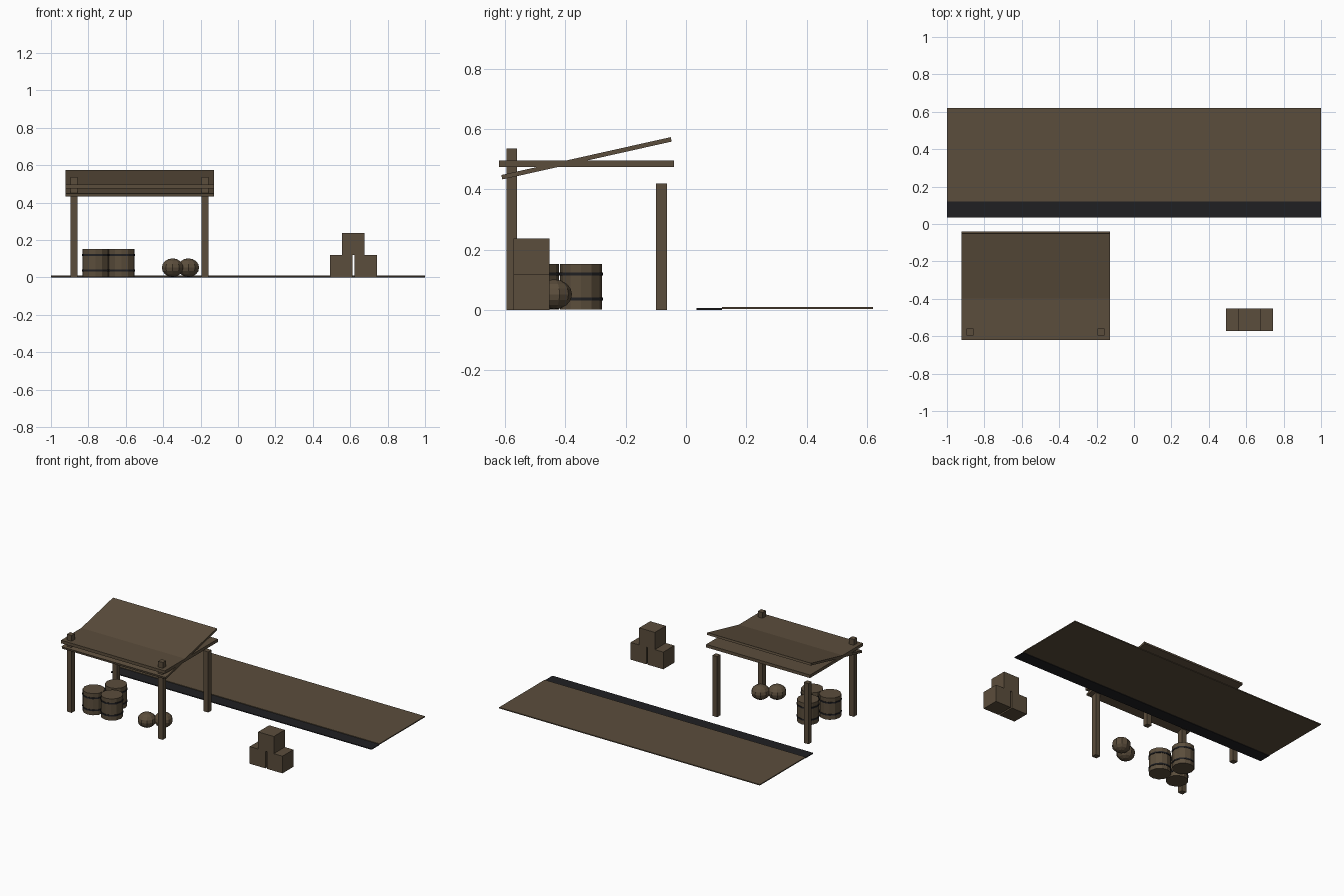
import bpy, math

if "Cube" in bpy.data.objects:
    bpy.data.objects.remove(bpy.data.objects["Cube"])


def material(name, rgb):
    m = bpy.data.materials.new(name)
    m.diffuse_color = (*rgb, 1)
    m.use_nodes = True
    m.node_tree.nodes["Principled BSDF"].inputs["Base Color"].default_value = m.diffuse_color
    return m


WOOD = material("brown wood", (0.105, 0.075, 0.045))
DARK = material("near black", (0.014, 0.014, 0.016))


def finish(name, mat):
    o = bpy.context.object
    o.name = name
    o.data.materials.append(mat)
    return o


def box(name, x, y, z, mat=WOOD, tilt=0.0):
    """Box from (min, max) ranges, optionally tilted about x."""
    mid = [(a + b) / 2 for a, b in (x, y, z)]
    bpy.ops.mesh.primitive_cube_add(size=1, location=mid, rotation=(tilt, 0, 0))
    bpy.context.object.scale = [b - a for a, b in (x, y, z)]
    return finish(name, mat)


def drum(name, x, y, z0, z1, r, mat):
    bpy.ops.mesh.primitive_cylinder_add(vertices=12, radius=r, depth=z1 - z0,
                                        location=(x, y, (z0 + z1) / 2))
    return finish(name, mat)


# Boardwalk and dark kerb strip
box("boardwalk", (-1, 1), (0.12, 0.62), (0.003, 0.010))
box("kerb_strip", (-1, 1), (0.035, 0.12), (0, 0.006), DARK)

# Shelter posts: tall at the front, short at the back
for side, x in (("left", -0.877), ("right", -0.177)):
    for end, y, h in (("front", -0.578, 0.536), ("back", -0.081, 0.42)):
        box(f"{end}_{side}_post", (x - 0.018, x + 0.018), (y - 0.018, y + 0.018), (0, h))

# Flat roof panel and the tilted panel crossing it
RX = (-0.923, -0.127)
box("flat_roof", RX, (-0.62, -0.04), (0.475, 0.496))
box("tilted_roof", RX, (-0.618, -0.042), (0.496, 0.511), tilt=0.22)

# Barrels with two hoops each
for i, (x, y) in enumerate(((-0.762, -0.492), (-0.623, -0.492), (-0.692, -0.348))):
    drum(f"barrel_{i}", x, y, 0.002, 0.152, 0.07, WOOD)
    for j, z in enumerate((0.036, 0.119)):
        drum(f"barrel_{i}_hoop_{j}", x, y, z - 0.005, z + 0.005, 0.073, DARK)

# Round sacks, slightly squashed
for i, (x, y) in enumerate(((-0.35, -0.498), (-0.265, -0.438))):
    bpy.ops.mesh.primitive_uv_sphere_add(segments=10, ring_count=8, radius=0.06,
                                         location=(x, y, 0.052))
    bpy.context.object.scale = (1, 1, 0.83)
    finish(f"sack_{i}", WOOD)

# Stack of three crates
for i, (x, z) in enumerate(((0.551, 0), (0.682, 0), (0.616, 0.119))):
    box(f"crate_{i}", (x - 0.06, x + 0.06), (-0.573, -0.453), (z, z + 0.119))
